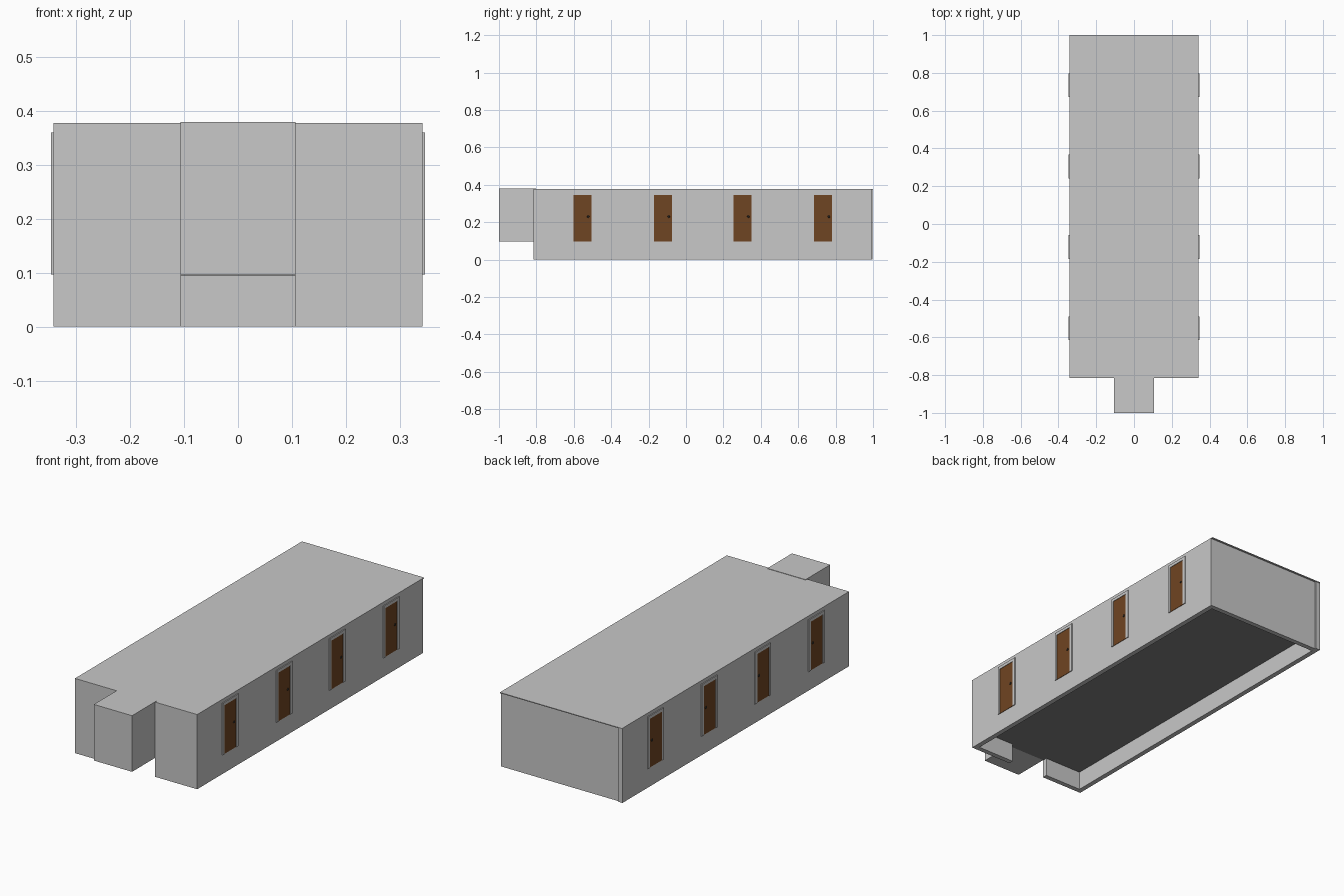
import bpy, bmesh, math
from mathutils import Matrix

if "Cube" in bpy.data.objects:
    bpy.data.objects.remove(bpy.data.objects["Cube"])


def material(name, rgb):
    m = bpy.data.materials.new(name)
    m.diffuse_color = (*rgb, 1)
    m.use_nodes = True
    m.node_tree.nodes["Principled BSDF"].inputs["Base Color"].default_value = m.diffuse_color
    return m


GREY = material("wall grey", (0.58, 0.58, 0.58))
DARK = material("floor dark grey", (0.22, 0.22, 0.22))
BROWN = material("door brown", (0.159, 0.059, 0.016))
METAL = material("knob dark", (0.03, 0.025, 0.02))


def finish(name, bm, mat):
    me = bpy.data.meshes.new(name)
    bm.to_mesh(me)
    bm.free()
    me.materials.append(mat)
    ob = bpy.data.objects.new(name, me)
    bpy.context.collection.objects.link(ob)
    return ob


def box(name, x, y, z, mat):
    """Axis-aligned box from (min, max) ranges."""
    bm = bmesh.new()
    size = [r[1] - r[0] for r in (x, y, z)]
    mid = [(r[1] + r[0]) / 2 for r in (x, y, z)]
    bmesh.ops.create_cube(bm, size=1, matrix=Matrix.Translation(mid) @ Matrix.Diagonal((*size, 1)))
    return finish(name, bm, mat)


def side_box(name, s, x, y, z, mat):
    return box(name, sorted((s * x[0], s * x[1])), y, z, mat)


W, FRONT, BACK, TOP, FLOOR, T = 0.342, -0.815, 0.991, 0.378, 0.097, 0.025
PORCH = 0.107

# Shell: walls reach the ground, the front one leaves a gap for the porch
for s, tag in ((1, "right"), (-1, "left")):
    end = BACK if s > 0 else 0.997
    side_box("side_wall_" + tag, s, (W - T, W), (FRONT, end), (0, TOP - 0.004), GREY)
    side_box("front_wall_" + tag, s, (PORCH, W - T), (FRONT, FRONT + T), (0, TOP - 0.004), GREY)
box("back_wall", (-W + T, W - T), (BACK - T, BACK), (0, TOP - 0.004), GREY)
box("roof", (-W, W), (FRONT, 1.0), (TOP - 0.004, TOP), GREY)
box("floor", (-W + T, W - T), (FRONT + 0.002, BACK - T), (FLOOR - 0.002, FLOOR + 0.006), DARK)

# Raised entrance block
box("porch", (-PORCH, PORCH), (-1.0, FRONT + 0.012), (FLOOR - 0.001, TOP + 0.002), GREY)

# Four framed doors on each long side
for s, tag in ((1, "right"), (-1, "left")):
    for i, y in enumerate((-0.602, -0.171, 0.254, 0.685)):
        n = "_%s_%d" % (tag, i + 1)
        depth = (W - 0.002, W + 0.0045)
        side_box("frame_near" + n, s, depth, (y - 0.013, y), (FLOOR, 0.36), GREY)
        side_box("frame_far" + n, s, depth, (y + 0.096, y + 0.113), (FLOOR, 0.36), GREY)
        side_box("frame_top" + n, s, depth, (y, y + 0.096), (0.345, 0.36), GREY)
        side_box("door" + n, s, (W - 0.002, W + 0.002), (y, y + 0.096), (FLOOR, 0.345), BROWN)
        bm = bmesh.new()
        bmesh.ops.create_cone(bm, cap_ends=True, segments=10, radius1=0.007, radius2=0.005, depth=0.004,
                              matrix=Matrix.Translation((s * (W + 0.003), y + 0.079, 0.23))
                              @ Matrix.Rotation(s * math.pi / 2, 4, "Y"))
        finish("knob" + n, bm, METAL)
